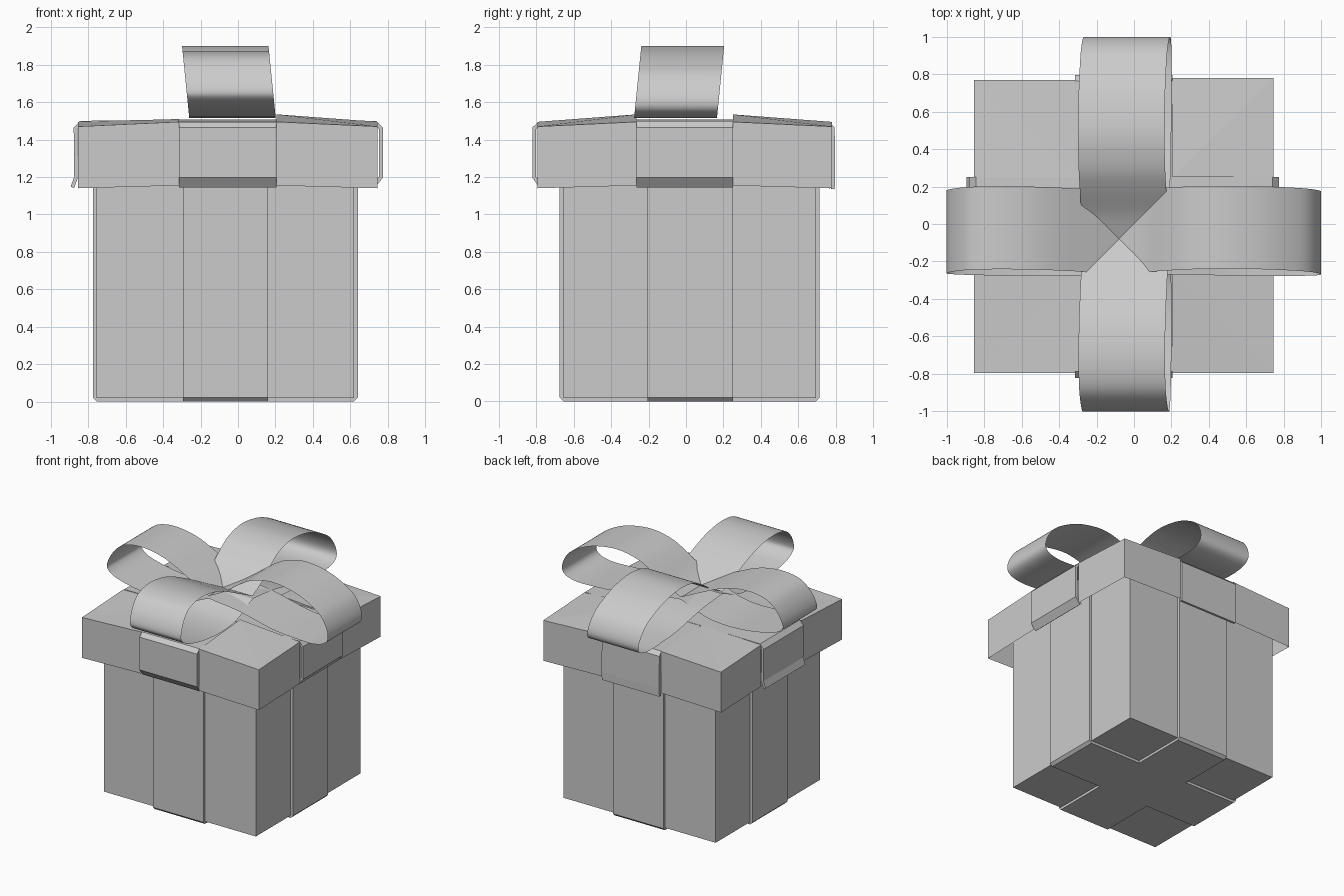
import bpy, bmesh
from mathutils import Vector

if "Cube" in bpy.data.objects:
    bpy.data.objects.remove(bpy.data.objects["Cube"])


def make(name, verts, faces):
    me = bpy.data.meshes.new(name)
    me.from_pydata(verts, [], faces)
    bm = bmesh.new()
    bm.from_mesh(me)
    bmesh.ops.recalc_face_normals(bm, faces=bm.faces)
    bm.to_mesh(me)
    bm.free()
    ob = bpy.data.objects.new(name, me)
    bpy.context.collection.objects.link(ob)
    return ob


def strip(name, prof, axis, lo, hi, shear=0.0, thick=0.0, smooth=False):
    """Sweep a (u, z) profile sideways from lo to hi; shear leans it with height."""
    verts, n = [], len(prof)
    for u, z in prof:
        for w in (lo, hi):
            w += shear * (z - 1.71)
            verts.append((u, w, z) if axis == 'x' else (w, u, z))
    faces = [(2 * i, 2 * i + 1, 2 * i + 3, 2 * i + 2) for i in range(n - 1)]
    ob = make(name, verts, faces)
    if thick:
        m = ob.modifiers.new("thickness", 'SOLIDIFY')
        m.thickness, m.offset, m.use_even_offset = thick, 0, True
    if smooth:
        for p in ob.data.polygons:
            p.use_smooth = True
    return ob


def spline(pts, steps=5):
    """Catmull-Rom through the points."""
    p = [Vector(q) for q in pts]
    p = [2 * p[0] - p[1]] + p + [2 * p[-1] - p[-2]]
    out = []
    for i in range(1, len(p) - 2):
        a, b, c, d = p[i - 1:i + 3]
        for s in range(steps):
            t = s / steps
            out.append(0.5 * (2 * b + (c - a) * t + (2 * a - 5 * b + 4 * c - d) * t * t
                              + (3 * b - a - 3 * c + d) * t ** 3))
    return out + [p[-2]]


# Box body
X0, X1, Y0, Y1 = -0.755, 0.62, -0.655, 0.695
bpy.ops.mesh.primitive_cube_add(size=1, location=((X0 + X1) / 2, (Y0 + Y1) / 2, 0.745))
body = bpy.context.object
body.name = "box_body"
body.scale = (X1 - X0, Y1 - Y0, 1.45)

# Ribbon wrapped around the box, chamfered at the bottom edge
for name, axis, a, b, lo, hi in (("body_ribbon_x", 'x', X0, X1, -0.205, 0.25),
                                 ("body_ribbon_y", 'y', Y0, Y1, -0.295, 0.16)):
    prof = [(a - .01, 1.45), (a - .01, .025), (a + .005, .01),
            (b - .005, .01), (b + .01, .025), (b + .01, 1.45)]
    strip(name, prof, axis, lo, hi, thick=0.02)

# Lid quarters: open underneath, tops rising towards the centre
RX, RY = (-0.315, 0.205), (-0.265, 0.25)
for label, ox, ix, oy, iy, peak in (
        ("front_left", -0.855, RX[0], -0.795, RY[0], 1.51),
        ("front_right", 0.745, RX[1], -0.795, RY[0], 1.535),
        ("back_left", -0.855, RX[0], 0.77, RY[1], 1.51),
        ("back_right", 0.745, RX[1], 0.78, RY[1], 1.535)):
    ring = [(ox, oy, 1.47), (ix, oy, 1.495), (ix, iy, peak), (ox, iy, 1.495)]
    base = [(ox, oy, 1.14), (ix, oy, 1.155), (ox, iy, 1.155), (ix, iy, 1.47)]
    faces = [(0, 1, 2), (0, 2, 3), (0, 1, 5, 4), (0, 3, 6, 4), (1, 2, 7), (3, 2, 7)]
    make("lid_" + label, ring + base, faces)

# Ribbon folded over the lid with its ends tucked under
strip("lid_ribbon_x", [(-0.885, 1.145), (-0.865, 1.2), (-0.868, 1.46), (-0.84, 1.49),
                       (-0.3, 1.497), (0.2, 1.497), (0.735, 1.49), (0.764, 1.46),
                       (0.764, 1.2), (0.725, 1.15)],
      'x', RY[0], RY[1], thick=0.02)
strip("lid_ribbon_y", [(-0.775, 1.15), (-0.812, 1.2), (-0.812, 1.46), (-0.785, 1.485),
                       (-0.27, 1.495), (0.25, 1.495), (0.76, 1.485), (0.785, 1.46),
                       (0.787, 1.2), (0.785, 1.135)],
      'y', RX[0], RX[1], thick=0.02)

# Four bow loops meeting at the middle, thin sheets
C = (-0.08, 1.65)
low_side = [C, (-0.26, 1.738), (-0.45, 1.825), (-0.6, 1.865), (-0.75, 1.873), (-0.88, 1.84),
            (-0.96, 1.76), (-1.0, 1.67), (-0.985, 1.62), (-0.9, 1.575), (-0.72, 1.537),
            (-0.53, 1.52), (-0.38, 1.527), (-0.26, 1.555), (-0.08, 1.63)]
high_side = [C, (0.05, 1.715), (0.19, 1.81), (0.3, 1.868), (0.45, 1.9), (0.6, 1.89),
             (0.75, 1.85), (0.9, 1.77), (0.97, 1.69), (1.0, 1.6), (0.97, 1.545),
             (0.87, 1.518), (0.72, 1.52), (0.5, 1.538), (0.2, 1.6), (-0.08, 1.63)]
for axis, lo, hi, shear, names in (('x', -0.258, 0.185, 0.1, ("left", "right")),
                                   ('y', -0.28, 0.182, -0.1, ("front", "back"))):
    for nm, pts in zip(names, (low_side, high_side)):
        strip("bow_loop_" + nm, spline(pts), axis, lo, hi, shear, smooth=True)
